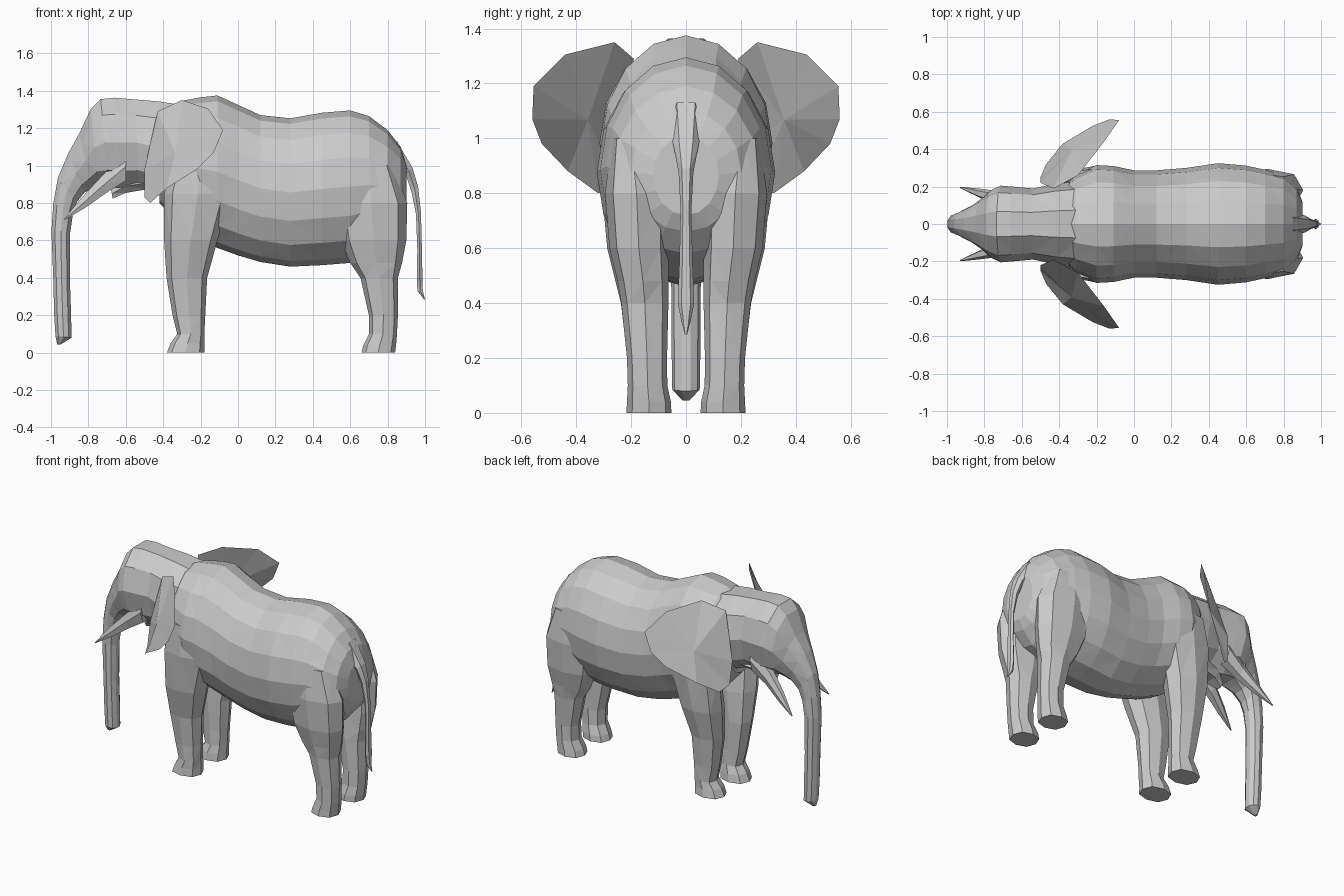
import bpy, bmesh
from math import sin, cos, pi, copysign


def finish(bm, name):
    bmesh.ops.recalc_face_normals(bm, faces=bm.faces)
    bmesh.ops.triangulate(bm, faces=bm.faces)
    mesh = bpy.data.meshes.new(name)
    bm.to_mesh(mesh)
    bm.free()
    obj = bpy.data.objects.new(name, mesh)
    bpy.context.collection.objects.link(obj)
    return obj


def loft(name, rings, sides=8, side=1, p=0.85):
    """Skin through rings: (x1, z1, x2, z2, half width, y centre)."""
    bm = bmesh.new()
    power = lambda v: copysign(abs(v) ** p, v) if abs(v) > 1e-6 else 0
    loops = []
    for x1, z1, x2, z2, w, y in rings:
        loop = []
        for i in range(sides):
            a = 2 * pi * i / sides
            t = 0.5 + 0.5 * power(sin(a))
            loop.append(bm.verts.new((x2 + (x1 - x2) * t,
                                      side * (y + w * power(cos(a))),
                                      z2 + (z1 - z2) * t)))
        loops.append(loop)
    for a, b in zip(loops, loops[1:]):
        for i in range(sides):
            j = (i + 1) % sides
            bm.faces.new((a[i], a[j], b[j], b[i]))
    bm.faces.new(loops[0])
    bm.faces.new(loops[-1])
    return finish(bm, name)


# Torso: x, top, bottom, half width
torso = [(-0.42, 1.28, 0.80, 0.16), (-0.31, 1.345, 0.68, 0.265), (-0.20, 1.365, 0.60, 0.315),
         (-0.11, 1.375, 0.56, 0.31), (0.0, 1.325, 0.52, 0.287), (0.12, 1.27, 0.485, 0.287),
         (0.28, 1.253, 0.46, 0.30), (0.45, 1.283, 0.468, 0.325), (0.60, 1.295, 0.48, 0.312),
         (0.70, 1.265, 0.53, 0.29), (0.80, 1.19, 0.58, 0.262), (0.87, 1.10, 0.66, 0.20),
         (0.90, 1.01, 0.72, 0.12)]
loft("torso", [(x, t, x, b, w, 0) for x, t, b, w in torso], 16, p=1)

# Head flowing into the trunk
head = [(-0.27, 1.33, -0.30, 0.85, 0.23), (-0.42, 1.355, -0.42, 0.84, 0.215),
        (-0.55, 1.365, -0.53, 0.88, 0.19), (-0.66, 1.375, -0.64, 0.87, 0.20),
        (-0.735, 1.367, -0.69, 0.88, 0.205), (-0.79, 1.31, -0.74, 0.885, 0.18),
        (-0.85, 1.18, -0.78, 0.87, 0.135), (-0.91, 1.07, -0.82, 0.85, 0.10),
        (-0.965, 0.94, -0.86, 0.80, 0.072), (-0.99, 0.80, -0.88, 0.74, 0.06),
        (-1.0, 0.65, -0.895, 0.64, 0.056), (-0.99, 0.40, -0.897, 0.40, 0.053),
        (-0.985, 0.20, -0.89, 0.20, 0.052), (-0.978, 0.09, -0.888, 0.08, 0.05),
        (-0.968, 0.045, -0.945, 0.045, 0.012)]
loft("head_and_trunk", [r + (0,) for r in head], 10, p=0.95)

# Lower jaw
loft("jaw", [(-0.48, 0.95, -0.48, 0.87, 0.11, 0), (-0.60, 0.93, -0.60, 0.85, 0.08, 0),
             (-0.68, 0.88, -0.67, 0.82, 0.03, 0)], 6)

# Tail: root, thin length, pointed tuft
loft("tail", [(0.85, 1.14, 0.86, 0.96, 0.06, 0), (0.935, 0.99, 0.895, 0.95, 0.045, 0),
              (0.965, 0.89, 0.925, 0.86, 0.027, 0), (0.98, 0.75, 0.95, 0.74, 0.02, 0),
              (0.985, 0.55, 0.957, 0.55, 0.024, 0), (0.988, 0.40, 0.955, 0.40, 0.03, 0),
              (0.99, 0.33, 0.957, 0.33, 0.016, 0), (1.0, 0.285, 0.995, 0.285, 0.004, 0)], 6)

# Legs: z, front x, back x, half width, y centre
front_leg = [(1.05, -0.34, -0.10, 0.06, 0.235), (0.85, -0.395, -0.035, 0.10, 0.21),
             (0.60, -0.395, -0.11, 0.107, 0.18), (0.40, -0.382, -0.165, 0.085, 0.152),
             (0.20, -0.35, -0.175, 0.071, 0.143), (0.10, -0.325, -0.18, 0.07, 0.14),
             (0.05, -0.36, -0.18, 0.077, 0.135), (0.0, -0.38, -0.18, 0.082, 0.135)]
rear_leg = [(1.0, 0.56, 0.83, 0.07, 0.20), (0.80, 0.52, 0.905, 0.115, 0.18),
            (0.60, 0.55, 0.90, 0.107, 0.172), (0.48, 0.60, 0.877, 0.093, 0.157),
            (0.40, 0.655, 0.855, 0.086, 0.15), (0.20, 0.70, 0.855, 0.073, 0.142),
            (0.10, 0.70, 0.85, 0.072, 0.14), (0.04, 0.67, 0.845, 0.08, 0.135),
            (0.0, 0.66, 0.84, 0.082, 0.135)]

# Tusk with its cheek socket
tusk = [(-0.60, 1.08, -0.60, 0.91, 0.05, 0.13), (-0.73, 0.95, -0.70, 0.85, 0.04, 0.135),
        (-0.84, 0.83, -0.81, 0.775, 0.024, 0.165), (-0.93, 0.715, -0.925, 0.71, 0.004, 0.195)]

# Ear rim, running from the head over the tip to the lower lobe
ear_rim = [(-0.43, 0.19, 1.29), (-0.30, 0.26, 1.35), (-0.16, 0.44, 1.305), (-0.08, 0.555, 1.19),
           (-0.13, 0.56, 1.07), (-0.22, 0.525, 0.98), (-0.38, 0.43, 0.88), (-0.47, 0.32, 0.80),
           (-0.50, 0.25, 0.83), (-0.50, 0.22, 0.98)]


def ear(name, side):
    # Two shallow fans over the rim make a thin lens
    bm = bmesh.new()
    rim = [bm.verts.new((x, side * y, z)) for x, y, z in ear_rim]
    mid = [sum(c) / len(ear_rim) for c in zip(*ear_rim)]
    for d in (-0.018, 0.018):
        hub = bm.verts.new((mid[0] + d, side * (mid[1] - d), mid[2]))
        for a, b in zip(rim, rim[1:] + rim[:1]):
            bm.faces.new((a, b, hub))
    return finish(bm, name)


for label, side in (("left", -1), ("right", 1)):
    for part, rings in (("front_leg", front_leg), ("rear_leg", rear_leg)):
        loft(f"{part}_{label}", [(a, z, b, z, w, y) for z, a, b, w, y in rings], 8, side)
    loft(f"tusk_{label}", tusk, 6, side)
    ear(f"ear_{label}", side)
